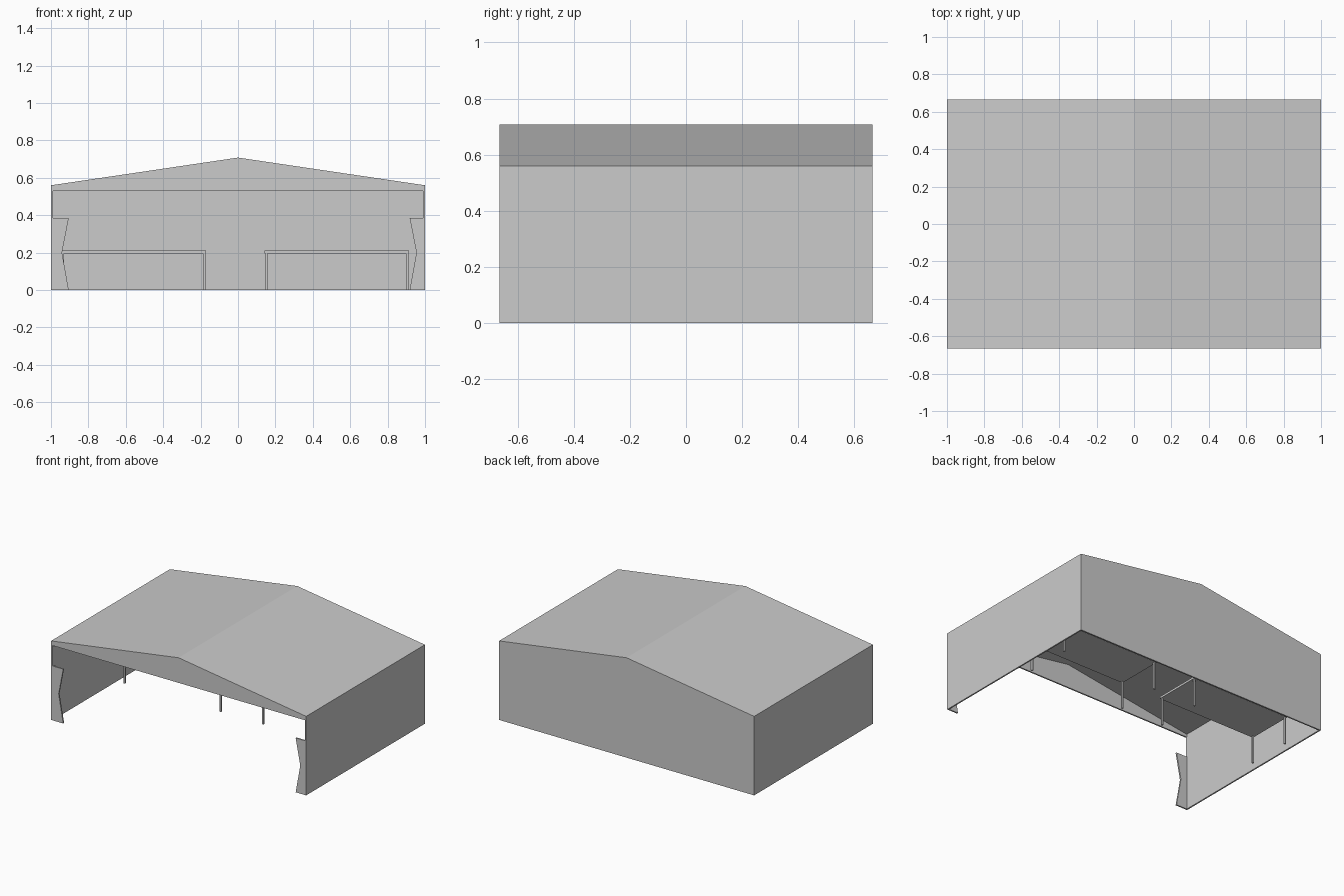
import bpy, bmesh

if "Cube" in bpy.data.objects:
    bpy.data.objects.remove(bpy.data.objects["Cube"])

W, D, EAVE, RIDGE, T = 1.0, 0.665, 0.56, 0.708, 0.01


def prism(name, profile, y0, y1):
    """Extrude an x-z profile from y0 to y1."""
    bm = bmesh.new()
    face = bm.faces.new([bm.verts.new((x, y0, z)) for x, z in profile])
    ext = bmesh.ops.extrude_face_region(bm, geom=[face])
    verts = [v for v in ext["geom"] if isinstance(v, bmesh.types.BMVert)]
    bmesh.ops.translate(bm, verts=verts, vec=(0, y1 - y0, 0))
    bmesh.ops.recalc_face_normals(bm, faces=bm.faces)
    mesh = bpy.data.meshes.new(name)
    bm.to_mesh(mesh)
    bm.free()
    obj = bpy.data.objects.new(name, mesh)
    bpy.context.collection.objects.link(obj)
    return obj


def box(name, x0, x1, y0, y1, z0, z1):
    return prism(name, [(x0, z0), (x1, z0), (x1, z1), (x0, z1)], y0, y1)


# Side walls and pitched roof as one thin shell
prism("walls_and_roof", [
    (-W, 0), (-W, EAVE), (0, RIDGE), (W, EAVE), (W, 0),
    (W - T, 0), (W - T, EAVE - T), (0, RIDGE - T), (-W + T, EAVE - T), (-W + T, 0)], -D, D)

# Closed back wall
prism("back_wall", [(-W, 0), (-W, EAVE), (0, RIDGE), (W, EAVE), (W, 0)], D - T, D)

# Front gable above the wide opening
prism("front_gable", [(-W, 0.53), (-W, EAVE), (0, RIDGE), (W, EAVE), (W, 0.53)], -D, -D + T)

# Notched panels at both sides of the opening
for side, s, edge in (("left", -1, 0.905), ("right", 1, 0.918)):
    prism(side + "_front_panel", [
        (s * W, 0), (s * edge, 0), (s * (edge + 0.036), 0.2),
        (s * edge, 0.385), (s * W, 0.385)], -D, -D + T)

# Two long tables inside, four legs each
Y0, Y1, LEG = 0.055, 0.395, 0.012
for side, x0, x1 in (("left", -0.945, -0.17), ("right", 0.143, 0.915)):
    box(side + "_table_top", x0, x1, Y0, Y1, 0.195, 0.21)
    for i, x in enumerate((x0 + 0.004, x1 - 0.004 - LEG)):
        for j, y in enumerate((Y0 + 0.004, Y1 - 0.004 - LEG)):
            box(f"{side}_table_leg_{i}{j}", x, x + LEG, y, y + LEG, 0, 0.195)
